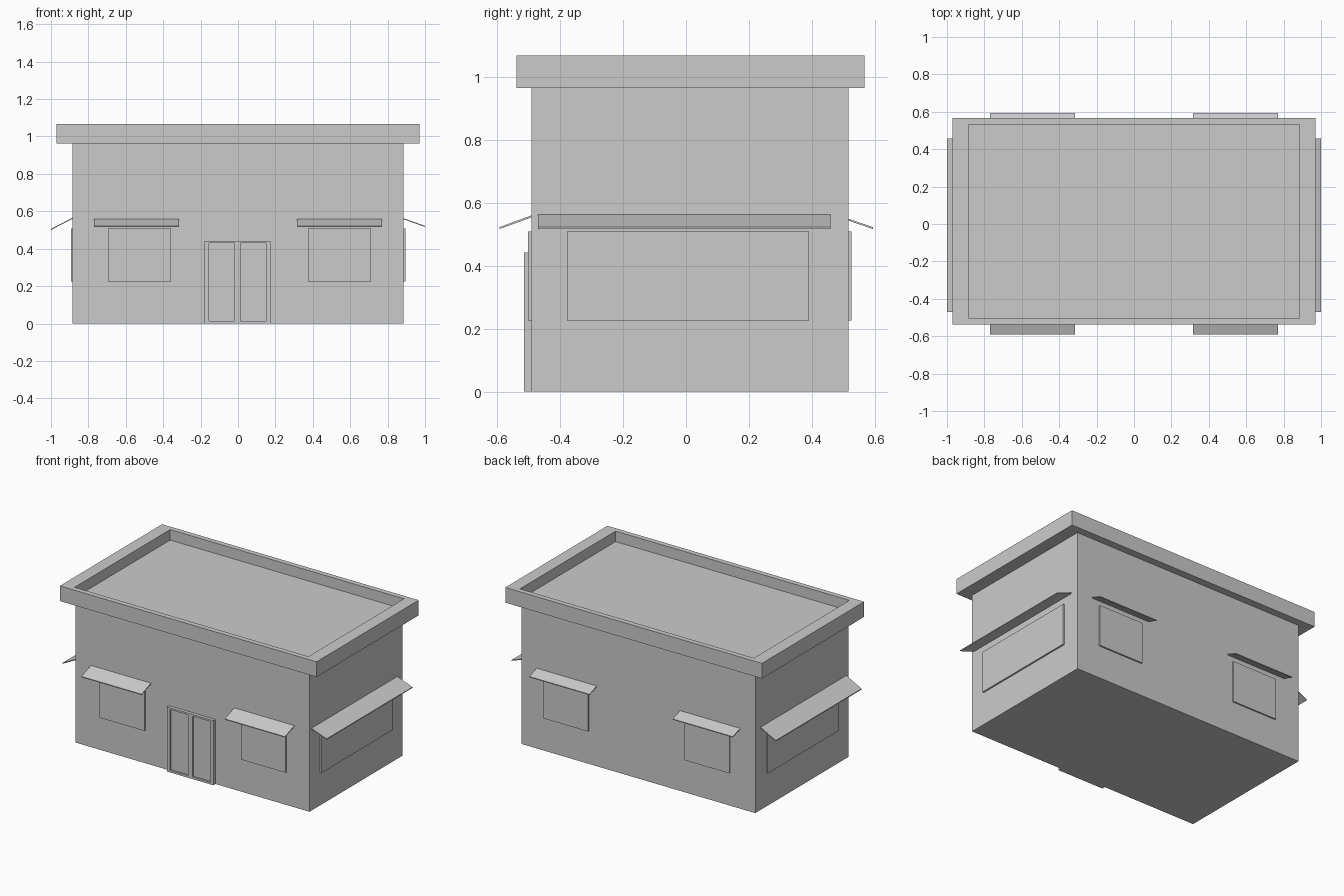
import bpy, bmesh
from mathutils import Vector

if "Cube" in bpy.data.objects:
    bpy.data.objects.remove(bpy.data.objects["Cube"])


def finish(name, bm):
    bmesh.ops.recalc_face_normals(bm, faces=bm.faces)
    mesh = bpy.data.meshes.new(name)
    bm.to_mesh(mesh)
    bm.free()
    obj = bpy.data.objects.new(name, mesh)
    bpy.context.collection.objects.link(obj)
    return obj


def add_box(bm, x, y, z):
    """Add a box spanning the (min, max) ranges; return its faces."""
    verts = bmesh.ops.create_cube(bm, size=1)["verts"]
    for v in verts:
        v.co = [r[0] + (c + 0.5) * (r[1] - r[0]) for r, c in zip((x, y, z), v.co)]
    return list({f for v in verts for f in v.link_faces})


def box(name, x, y, z):
    bm = bmesh.new()
    add_box(bm, x, y, z)
    return finish(name, bm)


def awning(name, inner, outer, along, span, thick=0.006):
    """Thin sloping slab: inner/outer = (offset, z) edge points, swept along an axis."""
    (a, za), (b, zb) = inner, outer
    profile = [(a, za), (b, zb), (b, zb - thick), (a, za - thick)]
    bm = bmesh.new()
    s0, s1 = span
    pts = [(s0, p, z) if along == "x" else (p, s0, z) for p, z in profile]
    face = bm.faces.new([bm.verts.new(p) for p in pts])
    ext = bmesh.ops.extrude_face_region(bm, geom=[face])["geom"]
    move = Vector((s1 - s0, 0, 0) if along == "x" else (0, s1 - s0, 0))
    bmesh.ops.translate(bm, vec=move, verts=[g for g in ext if isinstance(g, bmesh.types.BMVert)])
    return finish(name, bm)


X, Y0, Y1 = 0.885, -0.491, 0.515

# Main walls
box("walls", (-X, X), (Y0, Y1), (0, 0.97))

# Overhanging cornice with sunken flat roof
bm = bmesh.new()
faces = add_box(bm, (-0.971, 0.971), (-0.538, 0.566), (0.963, 1.067))
bm.normal_update()
top = max(faces, key=lambda f: f.calc_center_median().z)
bmesh.ops.inset_region(bm, faces=[top], thickness=0.05)
for v in top.verts:
    v.co.x = 0.885 if v.co.x > 0 else -0.885
floor = bmesh.ops.extrude_face_region(bm, geom=[top])["geom"]
bmesh.ops.translate(bm, vec=(0, 0, -0.072), verts=[g for g in floor if isinstance(g, bmesh.types.BMVert)])
if top.is_valid:
    bmesh.ops.delete(bm, geom=[top], context="FACES_ONLY")
finish("cornice_roof", bm)

# Front and back windows with awnings
WZ = (0.225, 0.508)
for side, wx, ax in (("left", (-0.695, -0.357), (-0.77, -0.315)),
                     ("right", (0.374, 0.712), (0.315, 0.77))):
    box(f"front_window_{side}", wx, (-0.502, Y0 + 0.01), WZ)
    box(f"back_window_{side}", wx, (Y1 - 0.01, 0.525), WZ)
    awning(f"front_awning_{side}", (Y0 + 0.003, 0.56), (-0.592, 0.522), "x", ax)
    awning(f"back_awning_{side}", (Y1 - 0.003, 0.55), (0.593, 0.522), "x", ax)

# Wide side windows with awnings
box("side_window_left", (-0.892, -X + 0.01), (-0.378, 0.391), WZ)
box("side_window_right", (X - 0.01, 0.896), (-0.378, 0.391), WZ)
awning("side_awning_left", (-X + 0.003, 0.567), (-1.0, 0.506), "y", (-0.47, 0.458))
awning("side_awning_right", (X - 0.003, 0.564), (1.0, 0.522), "y", (-0.47, 0.458))

# Double door: frame bars around two recessed leaves
DY = (-0.514, Y0 + 0.01)
box("door_leaves", (-0.17, 0.165), (-0.502, Y0 + 0.01), (0.005, 0.435))
for name, x in (("left", (-0.178, -0.156)), ("middle", (-0.02, 0.014)), ("right", (0.15, 0.173))):
    box(f"door_post_{name}", x, DY, (0, 0.442))
for side, x in (("left", (-0.156, -0.02)), ("right", (0.014, 0.15))):
    box(f"door_sill_{side}", x, DY, (0, 0.014))
    box(f"door_head_{side}", x, DY, (0.43, 0.442))
